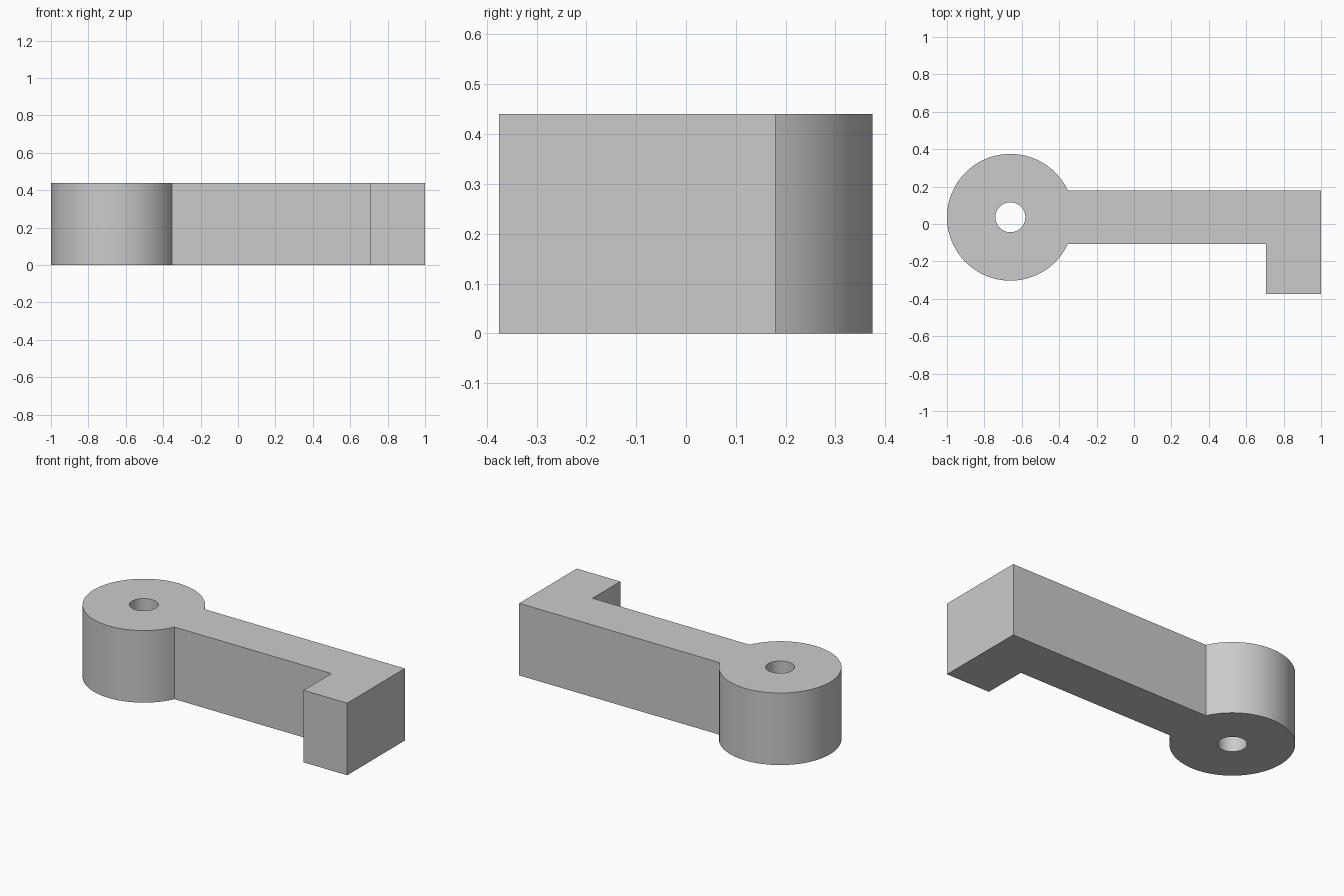
import bpy
import bmesh
from math import sin, cos, asin, pi, radians

cube = bpy.data.objects.get("Cube")
if cube:
    bpy.data.objects.remove(cube, do_unlink=True)

HEIGHT = 0.44
CX, CY = -0.661, 0.036          # hub axis
HUB_R, HOLE_R = 0.339, 0.08
ARM_BACK, ARM_FRONT = 0.18, -0.107
FOOT_X, FOOT_Y = 0.706, -0.375

grey = bpy.data.materials.new("plain grey")
grey.use_nodes = True
colour = (0.6, 0.6, 0.6, 1)
grey.diffuse_color = colour
grey.node_tree.nodes["Principled BSDF"].inputs["Base Color"].default_value = colour


def arc(radius, start, end, count):
    """Points along an arc around the hub axis."""
    angles = [start + (end - start) * i / count for i in range(count + 1)]
    return [(CX + radius * cos(a), CY + radius * sin(a)) for a in angles]


def add_loop(bm, points):
    verts = [bm.verts.new((x, y, 0)) for x, y in points]
    return [bm.edges.new((v, verts[i - 1])) for i, v in enumerate(verts)]


# Outline: round hub running into the arm, with the foot at the far end
upper = asin((ARM_BACK - CY) / HUB_R)
lower = asin((ARM_FRONT - CY) / HUB_R) + 2 * pi
outline = arc(HUB_R, upper, lower, 64) + [
    (FOOT_X, ARM_FRONT), (FOOT_X, FOOT_Y), (1, FOOT_Y), (1, ARM_BACK)]
hole = arc(HOLE_R, 0, 2 * pi, 48)[:-1]

# Fill between outline and hole, then raise it into a solid
bm = bmesh.new()
edges = add_loop(bm, outline) + add_loop(bm, hole)
bmesh.ops.triangle_fill(bm, edges=edges, use_beauty=True)
raised = bmesh.ops.extrude_face_region(bm, geom=bm.faces[:], use_keep_orig=True)
bmesh.ops.translate(bm, vec=(0, 0, HEIGHT), verts=[
    g for g in raised["geom"] if isinstance(g, bmesh.types.BMVert)])
bmesh.ops.recalc_face_normals(bm, faces=bm.faces[:])

mesh = bpy.data.meshes.new("lever_arm")
bm.to_mesh(mesh)
bm.free()
mesh.materials.append(grey)
lever = bpy.data.objects.new("lever_arm", mesh)
bpy.context.collection.objects.link(lever)

bpy.ops.object.select_all(action="DESELECT")
lever.select_set(True)
bpy.context.view_layer.objects.active = lever
bpy.ops.object.shade_smooth_by_angle(angle=radians(30))
